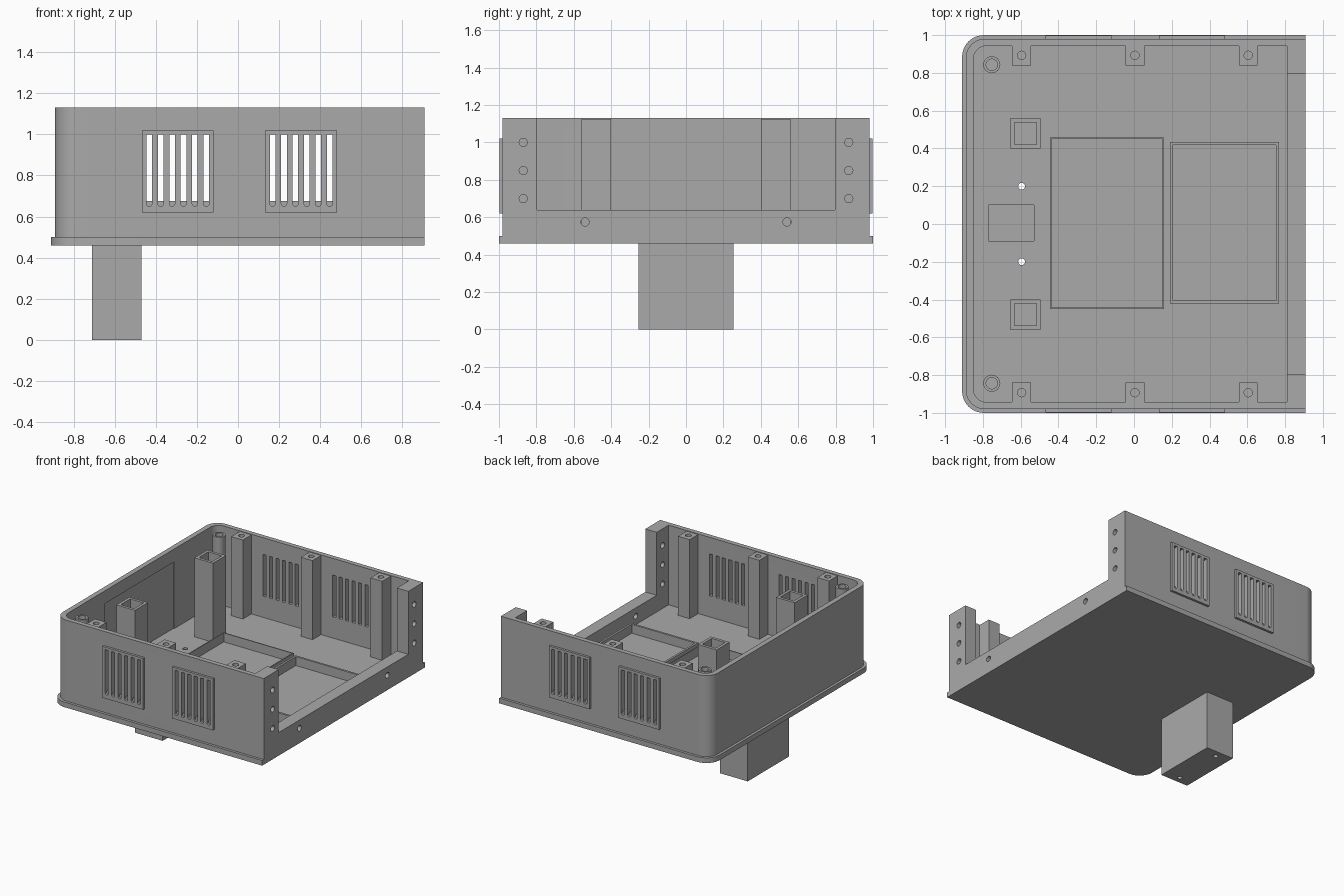
import bpy, bmesh, math
from mathutils import Vector

cube = bpy.data.objects.get("Cube")
if cube:
    bpy.data.objects.remove(cube, do_unlink=True)

grey = bpy.data.materials.new("plain grey")
grey.use_nodes = True
COLOUR = (0.4, 0.4, 0.4, 1)
grey.diffuse_color = COLOUR
grey.node_tree.nodes["Principled BSDF"].inputs["Base Color"].default_value = COLOUR

FLOOR, TOP, BOTTOM = 0.51, 1.13, 0.46
SIDES = (-1, 1)


def prism(bm, pts, lo, hi, axis="z"):
    """Extrude a 2D outline along an axis."""
    place = {"x": lambda u, v, w: (w, u, v),
             "y": lambda u, v, w: (u, w, v),
             "z": lambda u, v, w: (u, v, w)}[axis]
    verts = [bm.verts.new(place(u, v, lo)) for u, v in pts]
    face = bm.faces.new(verts)
    ext = bmesh.ops.extrude_face_region(bm, geom=[face])
    shift = Vector(place(0, 0, hi - lo))
    bmesh.ops.translate(bm, vec=shift, verts=[g for g in ext["geom"] if isinstance(g, bmesh.types.BMVert)])


def rect(u0, u1, v0, v1):
    return [(u0, v0), (u1, v0), (u1, v1), (u0, v1)]


def circle(u, v, r, n=24):
    return [(u + r * math.cos(math.tau * i / n), v + r * math.sin(math.tau * i / n)) for i in range(n)]


def tray(x0, x1, y, r, n=10):
    """Rectangle with rounded corners on the -x end only."""
    arc = [math.pi / 2 * (1 + i / n) for i in range(n + 1)]
    upper = [(x0 + r + r * math.cos(a), y - r + r * math.sin(a)) for a in arc]
    return [(x1, y)] + upper + [(u, -v) for u, v in reversed(upper)] + [(x1, -y)]


def slot(x, z0, z1, r, n=8):
    """Upright slot with a round bottom and a flat top."""
    arc = [math.pi * (1 + i / n) for i in range(n + 1)]
    return [(x + r * math.cos(a), z0 + r + r * math.sin(a)) for a in arc] + [(x + r, z1), (x - r, z1)]


def build(name, *prisms):
    bm = bmesh.new()
    for p in prisms:
        prism(bm, *p)
    bmesh.ops.recalc_face_normals(bm, faces=bm.faces)
    mesh = bpy.data.meshes.new(name)
    bm.to_mesh(mesh)
    bm.free()
    mesh.materials.append(grey)
    obj = bpy.data.objects.new(name, mesh)
    bpy.context.collection.objects.link(obj)
    return obj


def cut(obj, *prisms):
    """Subtract prisms from an object and drop the cutter."""
    cutter = build("cutter", *prisms)
    cutter.hide_render = True
    mod = obj.modifiers.new("cut", "BOOLEAN")
    mod.operation, mod.solver, mod.object = "DIFFERENCE", "EXACT", cutter
    bpy.context.view_layer.update()
    result = bpy.data.meshes.new_from_object(obj.evaluated_get(bpy.context.evaluated_depsgraph_get()))
    obj.modifiers.clear()
    obj.data = result
    bpy.data.objects.remove(cutter, do_unlink=True)


def smooth(obj):
    bpy.ops.object.select_all(action="DESELECT")
    obj.select_set(True)
    bpy.context.view_layer.objects.active = obj
    bpy.ops.object.shade_smooth_by_angle(angle=math.radians(30))


# Case: hollow shell with an open end
case = build("case_shell", (tray(-0.89, 0.908, 0.98, 0.1), BOTTOM, TOP))
cut(case, (tray(-0.85, 0.81, 0.943, 0.07), FLOOR, TOP + 0.1))
cut(case, (rect(0.7, 1.0, -0.797, 0.797), 0.64, TOP + 0.1))

# Shallow recesses in the end wall and the floor
cut(case, (rect(-0.42, 0.43, FLOOR, 1.03), -0.857, -0.8, "x"))
cut(case, (rect(-0.77, -0.53, -0.09, 0.1), FLOOR - 0.02, FLOOR + 0.1))

# Screw holes through the open end
cut(case, *[(circle(s * 0.87, z, 0.022), 0.75, 1.0, "x") for s in SIDES for z in (0.7, 0.85, 1.0)],
    *[(circle(s * 0.54, 0.575, 0.022), 0.75, 1.0, "x") for s in SIDES])

# Vent slots and their raised surrounds
VENTS = (-0.293, 0.307)
SLOTS = [c + 0.0555 * (i - 2.5) for c in VENTS for i in range(6)]
cut(case, *[(rect(x - 0.0135, x + 0.0135, 0.675, 1.0), min(s * 0.9, s * 1.1), max(s * 0.9, s * 1.1), "y")
            for x in SLOTS for s in SIDES])
for side, s in (("front", -1), ("back", 1)):
    span = sorted((s * 0.975, s * 0.998))
    surround = build(side + "_vent_surrounds",
                     *[(rect(c - 0.175, c + 0.175, 0.62, 1.02), *span, "y") for c in VENTS])
    reach = sorted((s * 0.9, s * 1.1))
    cut(surround, *[(slot(x, 0.65, 1.0, 0.0135), *reach, "y") for x in SLOTS])
    smooth(surround)

# Bottom lip around the case
lip = build("bottom_lip", (tray(-0.91, 0.908, 1.0, 0.115), BOTTOM, 0.5))

# Foot block under the floor, drilled right through with the floor and lip
foot = build("foot_block", (rect(-0.71, -0.47, -0.255, 0.255), 0, BOTTOM + 0.005))
for part in (case, lip, foot):
    cut(part, *[(circle(-0.595, s * 0.2, 0.018), -0.1, 0.8) for s in SIDES])
    smooth(part)

for side, s in (("right", -1), ("left", 1)):
    # Lid pillars along the side walls
    for i, x in enumerate((-0.595, 0.005, 0.605)):
        y = sorted((s * 0.838, s * 0.95))
        pillar = build(f"{side}_pillar_{i + 1}", (rect(x - 0.05, x + 0.05, *y), FLOOR - 0.01, TOP - 0.005))
        cut(pillar, (circle(x, s * 0.893, 0.022), 0.95, TOP + 0.1))
        smooth(pillar)
    # Round corner boss
    boss = build(side + "_corner_boss", (circle(-0.753, s * 0.843, 0.045, 32), FLOOR - 0.01, 1.11))
    cut(boss, (circle(-0.753, s * 0.843, 0.03), 0.85, TOP + 0.1))
    smooth(boss)
    # Square hollow post
    y = s * 0.48
    post = build(side + "_square_post", (rect(-0.655, -0.495, y - 0.08, y + 0.08), FLOOR - 0.01, 1.125))
    cut(post, (rect(-0.632, -0.517, y - 0.058, y + 0.058), 0.75, TOP + 0.1))


# Raised rims on the floor that hold the boards
def rim(name, x0, x1, y0, y1, t, z):
    obj = build(name, (rect(x0, x1, y0, y1), FLOOR - 0.01, z))
    cut(obj, (rect(x0 + t, x1 - t, y0 + t, y1 - t), FLOOR - 0.1, z + 0.1))


rim("large_board_rim", -0.445, 0.16, -0.45, 0.457, 0.008, 0.58)
rim("small_board_rim", 0.19, 0.767, -0.422, 0.433, 0.016, 0.58)
